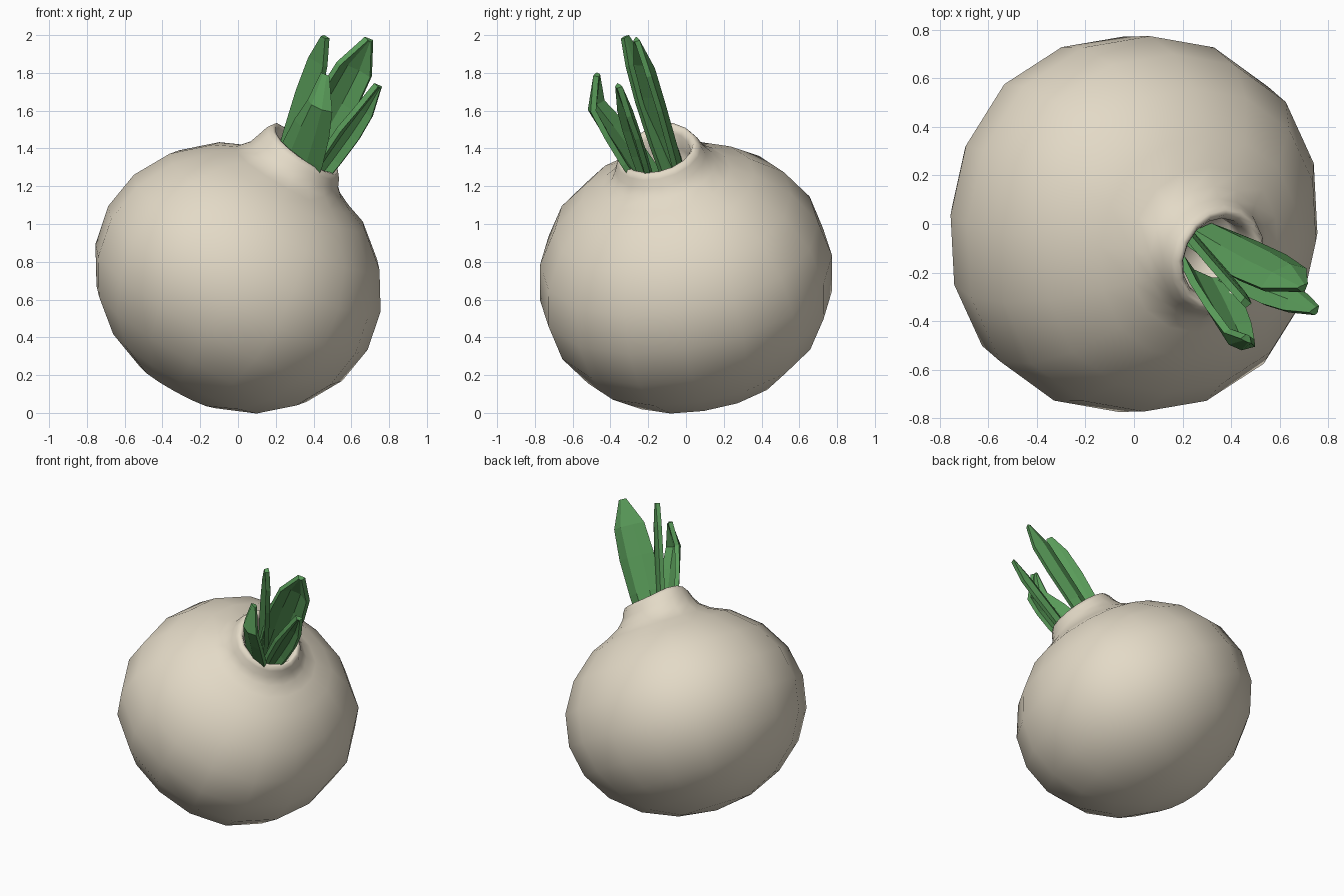
import bpy, bmesh, math
from mathutils import Vector

old = bpy.data.objects.get("Cube")
if old:
    bpy.data.objects.remove(old, do_unlink=True)


def material(name, rgb):
    m = bpy.data.materials.new(name)
    m.use_nodes = True
    m.diffuse_color = (*rgb, 1)
    m.node_tree.nodes["Principled BSDF"].inputs["Base Color"].default_value = (*rgb, 1)
    return m


SKIN = material("pale skin", (0.77, 0.70, 0.57))
GREEN = material("leaf green", (0.10, 0.33, 0.10))


def make_object(name, bm, mat):
    bmesh.ops.recalc_face_normals(bm, faces=bm.faces)
    mesh = bpy.data.meshes.new(name)
    bm.to_mesh(mesh)
    bm.free()
    ob = bpy.data.objects.new(name, mesh)
    ob.data.materials.append(mat)
    bpy.context.collection.objects.link(ob)
    return ob


# Bulb: tilted, slightly squarish lathe of a flattened ball with a rolled, uneven neck
CENTRE = Vector((0, 0, 0.715))
AXIS = Vector((0.477, -0.172, 0.862)).normalized()
SIDES, RADIUS, HALF = 16, 0.785, 0.69
profile = [(RADIUS * math.sin(math.radians(a)), -HALF * math.cos(math.radians(a)))
           for a in range(18, 145, 18)]
profile += [(0.345, 0.61), (0.28, 0.66), (0.245, 0.715), (0.228, 0.76),
            (0.21, 0.785), (0.19, 0.785), (0.17, 0.755), (0.16, 0.68), (0.15, 0.58)]

side = AXIS.cross(Vector((0, 1, 0))).normalized()
ahead = AXIS.cross(side).normalized()
slope = Vector((-0.85, 0.5, 0)).normalized()
peak = Vector((-0.95, 0.3, 0)).normalized()
NECK_SHIFT = Vector((-0.018, -0.012, -0.005))
bm = bmesh.new()
rings = []
for r, s in profile:
    ring = []
    neck = max(0, min(1, (s - 0.6) / 0.12))
    for i in range(SIDES):
        t = 2 * math.pi * i / SIDES
        d = side * math.cos(t) + ahead * math.sin(t)
        point = max(0, d.dot(peak)) ** 6
        lift = neck * (0.025 * d.dot(slope) + 0.055 * point)
        square = 1 + 0.035 * (1 - neck) * math.sin(2 * t) ** 2
        ring.append(bm.verts.new(CENTRE + NECK_SHIFT * neck
                                 + d * (r * square + 0.03 * neck * point) + AXIS * (s + lift)))
    rings.append(ring)
for a, b in zip(rings, rings[1:]):
    for i in range(SIDES):
        j = (i + 1) % SIDES
        bm.faces.new((a[i], a[j], b[j], b[i]))
bottom = bm.verts.new(CENTRE - AXIS * HALF)
for i in range(SIDES):
    bm.faces.new((bottom, rings[0][(i + 1) % SIDES], rings[0][i]))
bm.faces.new(rings[-1])
bulb = make_object("bulb", bm, SKIN)
for p in bulb.data.polygons:
    p.use_smooth = True


# Leaves: cupped, pointed blades with a visible thickness
def leaf(name, base, shoulder, tip, across, widths, cup):
    base, shoulder, tip = Vector(base), Vector(shoulder), Vector(tip)
    along = (tip - base).normalized()
    across = Vector(across)
    across = (across - along * across.dot(along)).normalized()
    out = across.cross(along)
    bm = bmesh.new()
    rows = []
    for t, w in zip((0, 0.35, 0.7, 1), widths):
        c = base.lerp(shoulder, t)
        rows.append([bm.verts.new(c + across * k * w / 2 + out * cup * (abs(k) - 0.5))
                     for k in (-1, -0.4, 0.4, 1)])
    rows.append([bm.verts.new(tip + across * k * 0.018) for k in (-1, -0.4, 0.4, 1)])
    for a, b in zip(rows, rows[1:]):
        for i in range(3):
            bm.faces.new((a[i], a[i + 1], b[i + 1], b[i]))
    ob = make_object(name, bm, GREEN)
    mod = ob.modifiers.new("thickness", "SOLIDIFY")
    mod.thickness = 0.03
    mod.offset = 0


leaf("broad_leaf", (0.29, -0.03, 1.24), (0.61, -0.20, 1.83), (0.695, -0.265, 1.975),
     (0.85, 0.35, -0.3), (0.17, 0.21, 0.23, 0.20), 0.075)
leaf("low_leaf", (0.39, -0.19, 1.22), (0.66, -0.31, 1.60), (0.745, -0.36, 1.73),
     (0.65, 0.5, -0.4), (0.10, 0.13, 0.14, 0.11), 0.05)
leaf("tall_leaf", (0.25, -0.06, 1.25), (0.425, -0.27, 1.86), (0.46, -0.325, 1.99),
     (0.65, -0.6, -0.25), (0.16, 0.17, 0.16, 0.12), 0.012)
leaf("front_leaf", (0.28, -0.21, 1.22), (0.425, -0.49, 1.62), (0.465, -0.47, 1.79),
     (0.8, -0.4, -0.25), (0.24, 0.25, 0.21, 0.14), -0.06)
